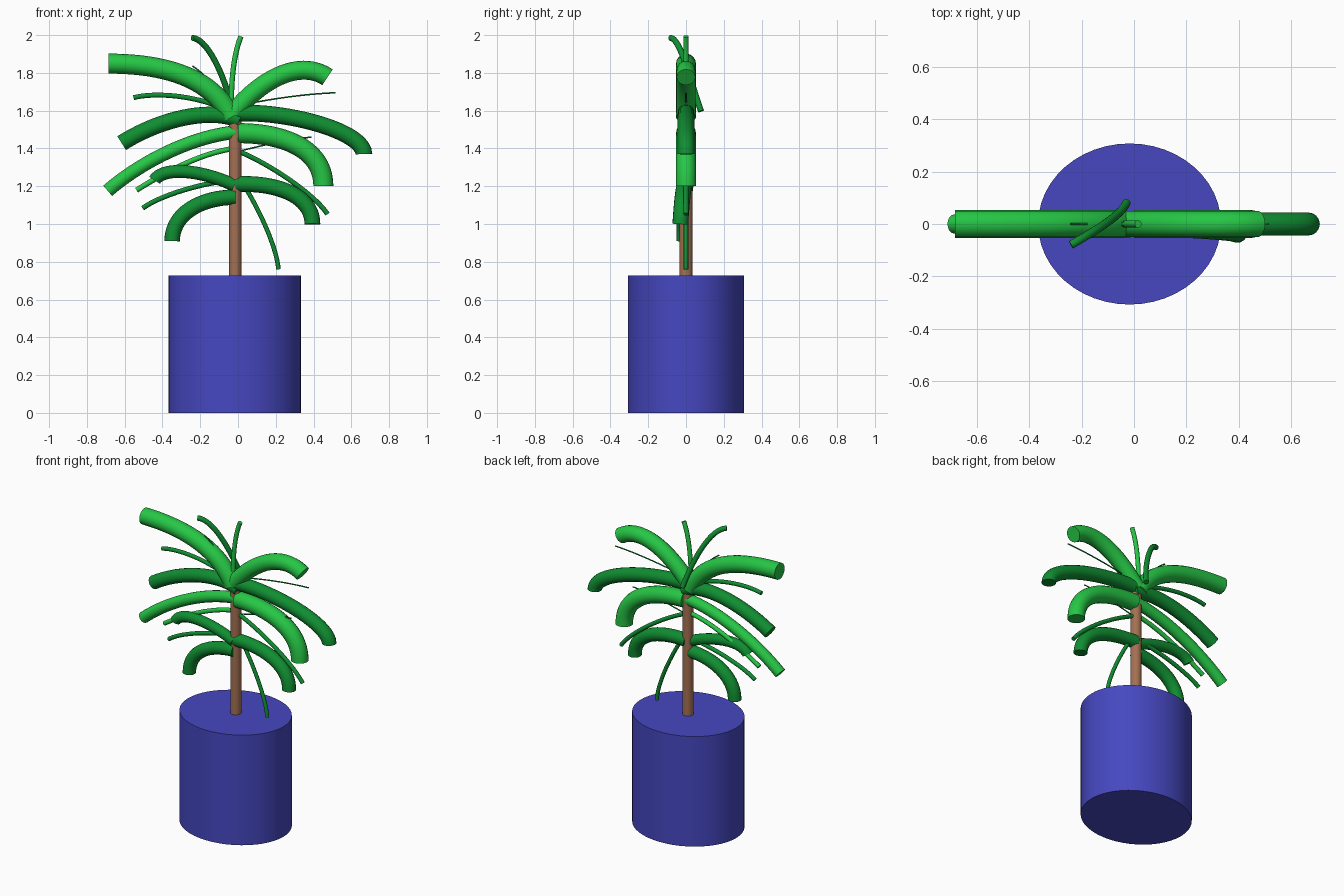
import bpy
from mathutils import Vector

if "Cube" in bpy.data.objects:
    bpy.data.objects.remove(bpy.data.objects["Cube"])


def material(name, rgb):
    m = bpy.data.materials.new(name)
    m.diffuse_color = (*rgb, 1)
    m.use_nodes = True
    m.node_tree.nodes["Principled BSDF"].inputs["Base Color"].default_value = m.diffuse_color
    return m


BLUE = material("pot blue", (0.061, 0.064, 0.53))
BROWN = material("trunk brown", (0.37, 0.162, 0.085))
LIGHT = material("light green", (0.019, 0.57, 0.06))
DARK = material("dark green", (0.005, 0.27, 0.031))


def select_only(ob):
    bpy.ops.object.select_all(action='DESELECT')
    ob.select_set(True)
    bpy.context.view_layer.objects.active = ob


def cylinder(name, x, rx, ry, z0, z1, mat, sides):
    bpy.ops.mesh.primitive_cylinder_add(vertices=sides, radius=1, depth=1,
                                        location=(x, 0, (z0 + z1) / 2))
    ob = bpy.context.object
    ob.name = name
    ob.scale = (rx, ry, z1 - z0)
    bpy.ops.object.transform_apply(location=False, rotation=False, scale=True)
    ob.data.materials.append(mat)
    bpy.ops.object.shade_smooth_by_angle()


def leaf(name, radius, mat, pts, y0=0.0, y1=0.0):
    """Round capped tube along one cubic arc; y runs from y0 (base) to y1 (tip)."""
    p = [Vector((x, y0 + (y1 - y0) * i / 3, z)) for i, (x, z) in enumerate(pts)]
    cu = bpy.data.curves.new(name, 'CURVE')
    cu.dimensions = '3D'
    cu.bevel_depth = radius
    cu.bevel_resolution = 6
    cu.use_fill_caps = True
    cu.resolution_u = 20
    sp = cu.splines.new('BEZIER')
    sp.bezier_points.add(1)
    a, b = sp.bezier_points
    for bp in (a, b):
        bp.handle_left_type = bp.handle_right_type = 'FREE'
    a.co, a.handle_left, a.handle_right = p[0], 2 * p[0] - p[1], p[1]
    b.co, b.handle_left, b.handle_right = p[3], p[2], 2 * p[3] - p[2]
    ob = bpy.data.objects.new(name, cu)
    bpy.context.collection.objects.link(ob)
    select_only(ob)
    bpy.ops.object.convert(target='MESH')
    ob = bpy.context.object
    ob.data.materials.clear()
    ob.data.materials.append(mat)
    bpy.ops.object.shade_smooth_by_angle()


# Pot and trunk
cylinder("pot", -0.017, 0.35, 0.308, 0, 0.728, BLUE, 48)
cylinder("trunk", -0.015, 0.033, 0.034, 0.72, 1.545, BROWN, 32)

# Broad leaves: radius, colour, arc control points (x, z), base y, tip y
broad = [
    (.053, LIGHT, [(-.035, 1.565), (-.14, 1.777), (-.39, 1.849), (-.685, 1.849)], 0, 0),
    (.050, LIGHT, [(-.024, 1.587), (.103, 1.746), (.315, 1.883), (.474, 1.777)], 0, 0),
    (.043, DARK, [(.008, 1.55), (-.151, 1.619), (-.415, 1.555), (-.616, 1.428)], 0, 0),
    (.044, DARK, [(0, 1.587), (.272, 1.597), (.664, 1.491), (.667, 1.37)], 0, 0),
    (.036, LIGHT, [(-.013, 1.486), (-.23, 1.465), (-.495, 1.343), (-.69, 1.176)], 0, 0),
    (.053, LIGHT, [(0, 1.481), (.246, 1.481), (.452, 1.396), (.452, 1.2)], 0, 0),
    (.034, DARK, [(-.019, 1.205), (-.177, 1.28), (-.389, 1.311), (-.442, 1.232)], -.015, -.015),
    (.041, DARK, [(-.013, 1.142), (-.177, 1.142), (-.347, 1.068), (-.349, .909)], -.01, -.01),
    (.042, DARK, [(-.013, 1.211), (.193, 1.221), (.394, 1.158), (.394, .999)], 0, -.03),
]
# Slender leaves
slender = [
    (.012, DARK, [(-.013, 1.274), (.087, 1.131), (.204, .893), (.214, .76)], 0, 0),
    (.013, DARK, [(-.013, 1.391), (.156, 1.327), (.405, 1.158), (.474, 1.052)], 0, 0),
    (.013, DARK, [(-.024, 1.232), (-.177, 1.221), (-.415, 1.152), (-.505, 1.083)], 0, 0),
    (.014, LIGHT, [(-.013, 1.401), (-.177, 1.38), (-.362, 1.29), (-.537, 1.179)], 0, 0),
    (.013, DARK, [(-.024, 1.587), (-.177, 1.672), (-.415, 1.703), (-.553, 1.669)], 0, 0),
    (.014, LIGHT, [(-.034, 1.576), (-.04, 1.74), (-.024, 1.899), (.016, 1.993)], 0, 0),
    (.016, DARK, [(-.029, 1.597), (-.056, 1.74), (-.151, 1.979), (-.241, 1.985)], .08, -.08),
]
# Hair-thin shoots
shoots = [
    (.004, DARK, [(-.013, 1.624), (.14, 1.656), (.325, 1.687), (.516, 1.695)], 0, 0),
    (.004, DARK, [(-.03, 1.60), (-.09, 1.70), (-.18, 1.80), (-.241, 1.836)], 0, 0),
    (.004, DARK, [(-.013, 1.381), (.15, 1.42), (.28, 1.455), (.389, 1.459)], 0, 0),
]
for group, items in (("broad_leaf", broad), ("slender_leaf", slender), ("shoot", shoots)):
    for i, item in enumerate(items, 1):
        leaf(f"{group}_{i}", *item)
